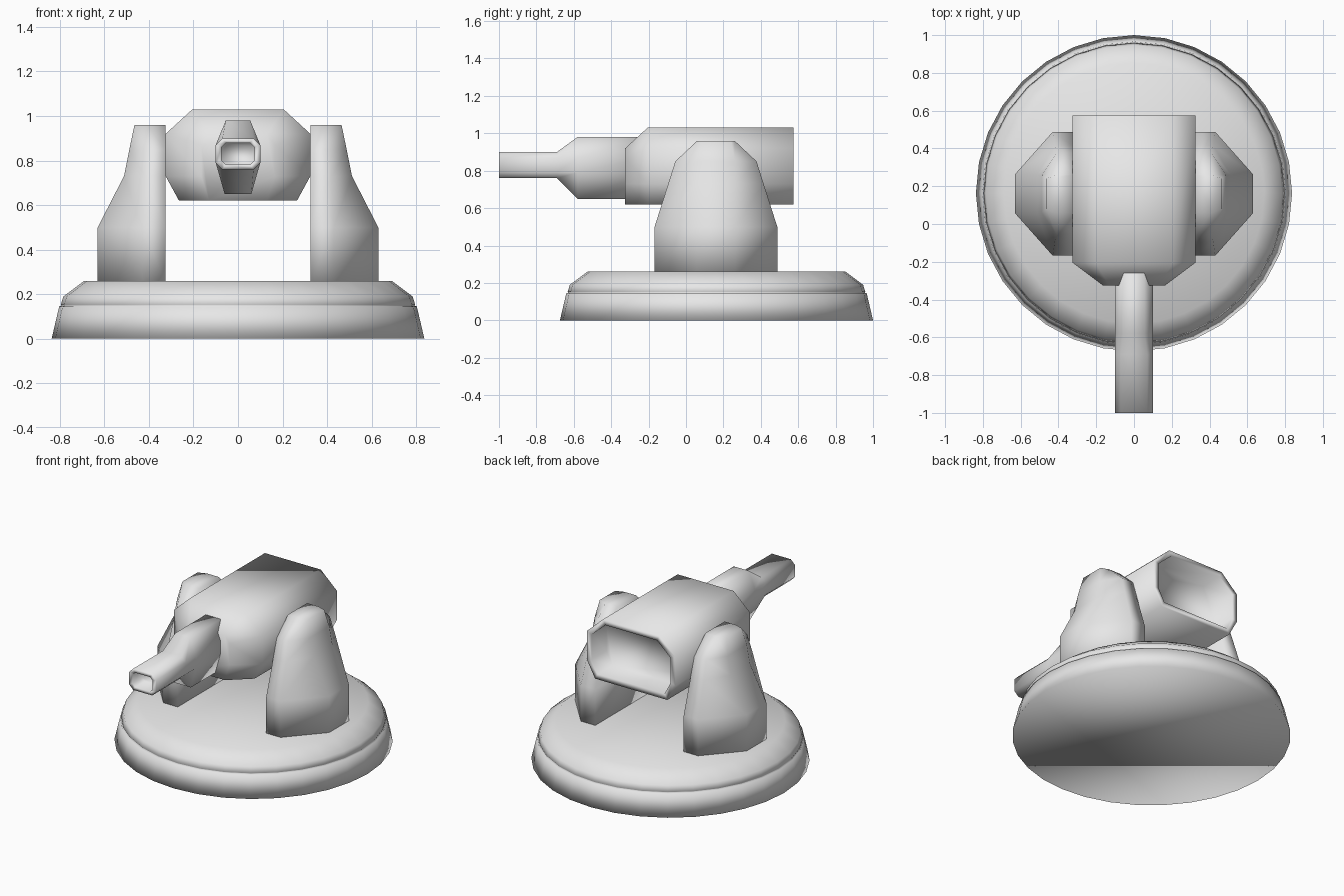
import bpy
import bmesh
import math

cube = bpy.data.objects.get("Cube")
if cube:
    bpy.data.objects.remove(cube, do_unlink=True)

# Single grey material
grey = bpy.data.materials.new("plain grey")
grey.use_nodes = True
grey.diffuse_color = (0.8, 0.8, 0.8, 1)
grey.node_tree.nodes["Principled BSDF"].inputs["Base Color"].default_value = (0.8, 0.8, 0.8, 1)


def loft(name, rings):
    """Skin a list of equal-sized point rings and cap both ends."""
    bm = bmesh.new()
    loops = [[bm.verts.new(p) for p in ring] for ring in rings]
    n = len(loops[0])
    for a, b in zip(loops, loops[1:]):
        for i in range(n):
            j = (i + 1) % n
            bm.faces.new((a[i], a[j], b[j], b[i]))
    bm.faces.new(loops[0][::-1])
    bm.faces.new(loops[-1])
    bmesh.ops.recalc_face_normals(bm, faces=bm.faces)
    mesh = bpy.data.meshes.new(name)
    bm.to_mesh(mesh)
    bm.free()
    mesh.materials.append(grey)
    mesh.shade_smooth()
    obj = bpy.data.objects.new(name, mesh)
    bpy.context.collection.objects.link(obj)
    return obj


def octagon(y, top, upper, lower, bottom):
    """Mirror four (half width, z) corners into an eight-sided section at y."""
    half = (top, upper, lower, bottom)
    return [(x, y, z) for x, z in half] + [(-x, y, z) for x, z in half[::-1]]


# Round base with a stepped rim
CY, SEGMENTS = 0.163, 32
base_profile = [(0.837, 0), (0.803, 0.145), (0.792, 0.148), (0.796, 0.152),
                (0.784, 0.19), (0.69, 0.26)]
loft("base", [[(r * math.sin(math.tau * i / SEGMENTS),
                CY + r * math.cos(math.tau * i / SEGMENTS), z)
               for i in range(SEGMENTS)] for r, z in base_profile])

# Tapered side supports: z, half depth, outer half depth, shoulder x, outer x
support_levels = [(0.25, 0.328, 0.103, 0.43, 0.63), (0.50, 0.328, 0.103, 0.43, 0.63),
                  (0.73, 0.255, 0.10, 0.42, 0.512), (0.85, 0.217, 0.10, 0.41, 0.488),
                  (0.96, 0.10, 0.08, 0.41, 0.465)]
for side, name in ((1, "left_support"), (-1, "right_support")):
    loft(name, [[(side * x, CY - 0.003 + y, z) for x, y in
                 ((0.325, -d), (xs, -d), (xo, -e), (xo, e), (xs, d), (0.325, d))]
                for z, d, e, xs, xo in support_levels])

# Gun housing with a hollow rear
body = ((0.205, 1.03), (0.325, 0.92), (0.325, 0.73), (0.265, 0.62))
recess = ((0.19, 0.995), (0.29, 0.905), (0.29, 0.74), (0.245, 0.655))
nose = ((0.13, 0.92), (0.165, 0.87), (0.165, 0.73), (0.13, 0.62))
loft("housing", [octagon(-0.325, *nose), octagon(-0.205, *body), octagon(0.575, *body),
                 octagon(0.575, *recess), octagon(0.42, *recess)])

# Barrel: tall root stepping down to a slim hollow muzzle
root = ((0.055, 0.98), (0.10, 0.87), (0.10, 0.79), (0.06, 0.65))
muzzle = ((0.07, 0.90), (0.10, 0.87), (0.10, 0.79), (0.07, 0.76))
bore = ((0.055, 0.878), (0.073, 0.86), (0.073, 0.80), (0.055, 0.782))
loft("barrel", [octagon(-0.20, *root), octagon(-0.58, *root), octagon(-0.69, *muzzle),
                octagon(-1.0, *muzzle), octagon(-1.0, *bore), octagon(-0.90, *bore)])
